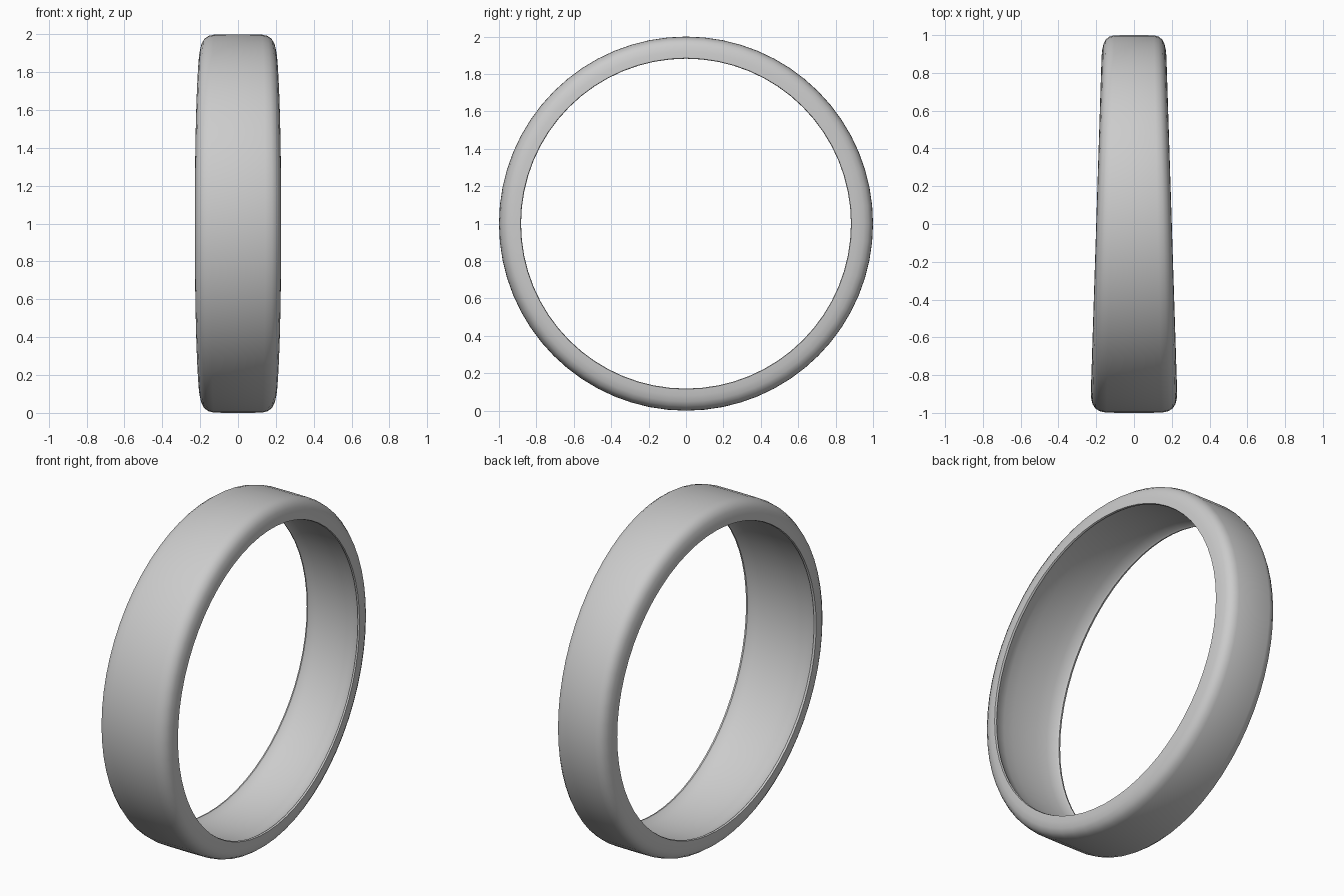
import bpy, bmesh
from math import sin, cos, pi

if "Cube" in bpy.data.objects:
    bpy.data.objects.remove(bpy.data.objects["Cube"])

SEGMENTS = 64

# Half cross-section (x, radius): outer band, rounded shoulder, side wall,
# thin inward lip, then the shallow hollow of the inner face
half = [(0.0, 1.0), (0.125, 0.999), (0.155, 0.992), (0.178, 0.976), (0.191, 0.952),
        (0.198, 0.92), (0.2, 0.885),
        (0.19, 0.882), (0.182, 0.89), (0.13, 0.903), (0.07, 0.91), (0.0, 0.912)]
profile = half + [(-x, r) for x, r in half[-2:0:-1]]

bm = bmesh.new()
rings = []
for i in range(SEGMENTS):
    a = 2 * pi * i / SEGMENTS
    # The band is wider at the front and narrower at the back
    rings.append([bm.verts.new((x * (1 - 0.16 * r * cos(a)), r * cos(a), 1 + r * sin(a)))
                  for x, r in profile])

n = len(profile)
for i in range(SEGMENTS):
    p, q = rings[i], rings[(i + 1) % SEGMENTS]
    for j in range(n):
        k = (j + 1) % n
        bm.faces.new((p[j], p[k], q[k], q[j]))
bmesh.ops.recalc_face_normals(bm, faces=bm.faces)

mesh = bpy.data.meshes.new("tapered_ring")
bm.to_mesh(mesh)
bm.free()
ring = bpy.data.objects.new("tapered_ring", mesh)
bpy.context.collection.objects.link(ring)

# Smooth band with crisp lip edges
bpy.context.view_layer.objects.active = ring
ring.select_set(True)
bpy.ops.object.shade_smooth_by_angle(angle=pi / 4)
